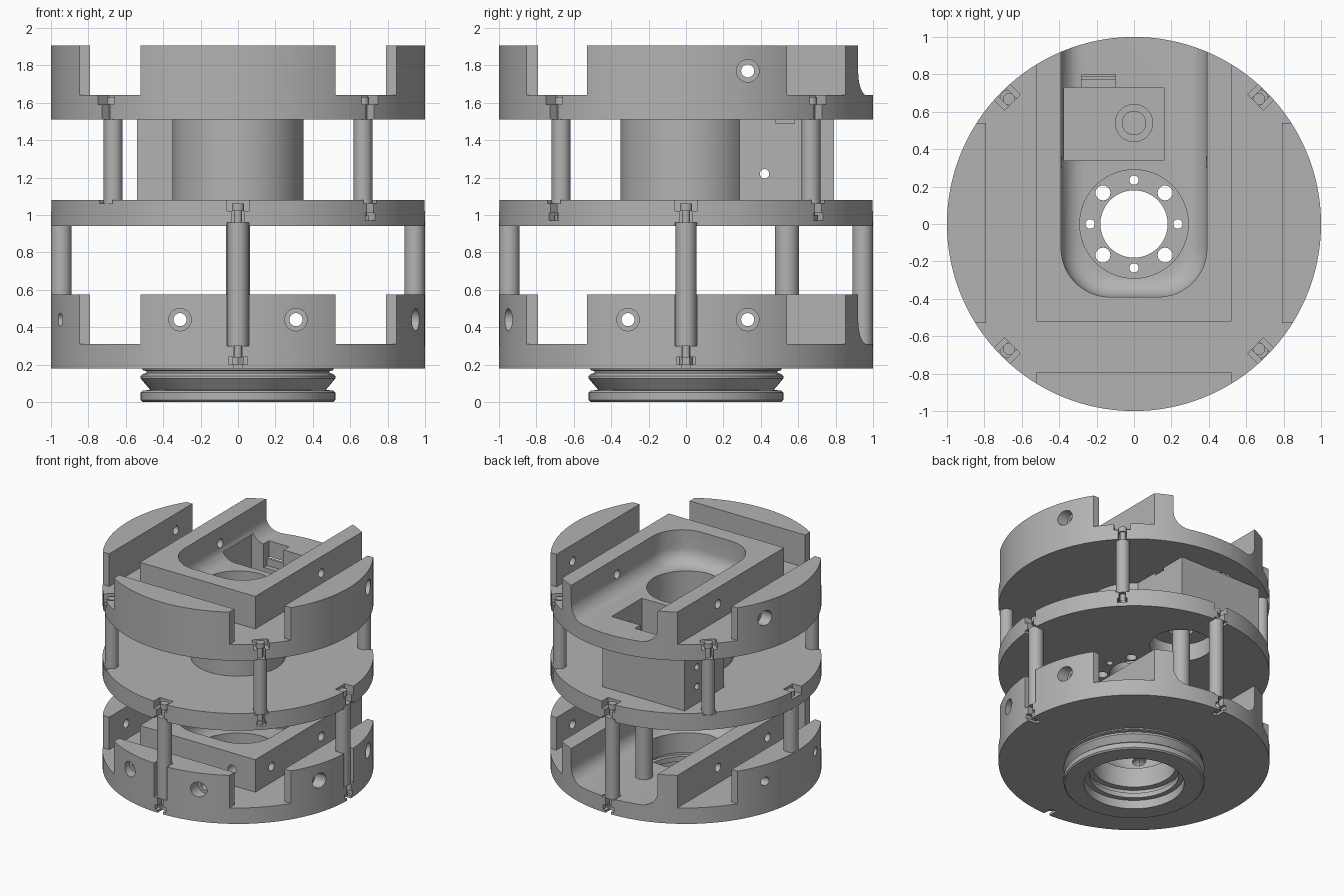
import bpy, bmesh
from math import pi, cos, sin, radians
from mathutils import Matrix, Vector

if "Cube" in bpy.data.objects:
    bpy.data.objects.remove(bpy.data.objects["Cube"])

metal = bpy.data.materials.new("grey_metal")
metal.use_nodes = True
grey = (0.45, 0.45, 0.45, 1)
metal.diffuse_color = grey
metal.node_tree.nodes["Principled BSDF"].inputs["Base Color"].default_value = grey
parts = []


def make(name, bm):
    bmesh.ops.recalc_face_normals(bm, faces=bm.faces)
    mesh = bpy.data.meshes.new(name)
    bm.to_mesh(mesh)
    bm.free()
    ob = bpy.data.objects.new(name, mesh)
    bpy.context.collection.objects.link(ob)
    return ob


def box(x0, x1, y0, y1, z0, z1, name="cutter", turn=0):
    bm = bmesh.new()
    bmesh.ops.create_cube(bm, size=1)
    size = Matrix.Diagonal((x1 - x0, y1 - y0, z1 - z0, 1))
    mid = Matrix.Translation(((x0 + x1) / 2, (y0 + y1) / 2, (z0 + z1) / 2))
    bm.transform(Matrix.Rotation(turn, 4, "Z") @ mid @ size)
    return make(name, bm)


def rod(start, end, r, name="cutter", sides=32):
    a, b = Vector(start), Vector(end)
    bm = bmesh.new()
    bmesh.ops.create_cone(bm, cap_ends=True, segments=sides, radius1=r, radius2=r, depth=(b - a).length)
    spin = (b - a).to_track_quat("Z", "Y").to_matrix().to_4x4()
    bm.transform(Matrix.Translation((a + b) / 2) @ spin)
    return make(name, bm)


def post(x, y, z0, z1, r, name="cutter", sides=32):
    return rod((x, y, z0), (x, y, z1), r, name, sides)


def lathe(name, profile, steps=96):
    # Closed profile of (radius, height) turned round the z axis
    bm = bmesh.new()
    rings = [[bm.verts.new((r * cos(2 * pi * i / steps), r * sin(2 * pi * i / steps), z))
              for r, z in profile] for i in range(steps)]
    n = len(profile)
    for i in range(steps):
        a, b = rings[i], rings[(i + 1) % steps]
        for j in range(n):
            k = (j + 1) % n
            bm.faces.new((a[j], b[j], b[k], a[k]))
    return make(name, bm)


def combine(ob, tools, operation="DIFFERENCE"):
    # Bake the booleans and throw the tools away
    for t in tools:
        m = ob.modifiers.new("bool", "BOOLEAN")
        m.operation, m.solver, m.object = operation, "EXACT", t
    bpy.context.view_layer.update()
    graph = bpy.context.evaluated_depsgraph_get()
    mesh = bpy.data.meshes.new_from_object(ob.evaluated_get(graph))
    ob.modifiers.clear()
    ob.data = mesh
    for t in tools:
        bpy.data.objects.remove(t)
    return ob


def finish(ob):
    ob.data.materials.clear()
    ob.data.materials.append(metal)
    parts.append(ob)


def notch(angle, z0, z1, half):
    return box(0.92, 1.1, -half, half, z0, z1, turn=radians(angle))


def cavity(floor):
    # U-shaped pocket open at the back, with a filleted floor
    ob = box(-0.39, 0.39, -0.39, 1.2, floor, floor + 0.6)
    bm = bmesh.new()
    bm.from_mesh(ob.data)
    corners = [e for e in bm.edges if all(v.co.y < 0 for v in e.verts)
               and abs(e.verts[0].co.z - e.verts[1].co.z) > 0.1]
    bmesh.ops.bevel(bm, geom=corners, offset=0.26, segments=12, profile=0.5, affect="EDGES")
    rim = [e for e in bm.edges if all(v.co.z < floor + 0.01 for v in e.verts)]
    bmesh.ops.bevel(bm, geom=rim, offset=0.12, segments=6, profile=0.5, affect="EDGES")
    bmesh.ops.recalc_face_normals(bm, faces=bm.faces)
    bm.to_mesh(ob.data)
    bm.free()
    return ob


def clamp_plate(name, z, extra):
    # Disc with a raised U block and three rim segments, drilled crosswise
    floor, top, hole = z + 0.13, z + 0.6, z + 0.26
    body = post(0, 0, z, z + 0.395, 1, name, 128)
    tools = [box(-0.55, 0.55, -0.79, -0.52, floor, top), cavity(floor)]
    for s in (-1, 1):
        for x1, y0, y1 in ((0.79, -1.2, 1.2), (1.2, 0.54, 1.2), (1.2, -1.2, -0.53)):
            a, b = sorted((s * 0.52, s * x1))
            tools.append(box(a, b, y0, y1, floor, top))
        x, y = s * 0.31, 0.01 + s * 0.32
        tools += [rod((x, -1.2, hole), (x, 1.2, hole), 0.035),
                  rod((x, -1.2, hole), (x, -0.87, hole), 0.06),
                  rod((-1.2, y, hole), (1.2, y, hole), 0.035)]
        tools += [rod((q * 1.2, y, hole), (q * 0.87, y, hole), 0.06) for q in (-1, 1)]
    finish(combine(body, tools + extra))


def bolt_holes(z0, z1):
    tools = [post(0, 0, z0, z1, 0.18, sides=64)]
    for i in range(8):
        a, odd = i * pi / 4, i % 2
        tools.append(post(0.235 * cos(a), 0.235 * sin(a), z0, z1, 0.04 if odd else 0.025, sides=24))
    return tools


axes, diagonals = (0, 90, 180, 270), (45, 135, 225, 315)

# Lower plate
extra = [post(0, 0, 0.1, 0.5, 0.31, sides=96), post(0, 0.54, 0.1, 0.5, 0.1)]
for a in axes:
    extra += [notch(a, 0.3, 0.7, 0.06), notch(a, 0.1, 0.32, 0.025), notch(a, 0.2, 0.24, 0.05)]
clamp_plate("lower_plate", 0.18, extra)

# Upper plate
extra = [post(0, 0, 1.4, 1.8, 0.29, sides=96), box(-0.39, 0.16, 0.34, 0.73, 1.4, 1.7),
         box(-0.28, -0.1, 0.7, 0.8, 1.4, 1.7)]
for a in diagonals:
    extra += [notch(a, 1.59, 1.7, 0.06), notch(a, 1.4, 1.6, 0.03)]
clamp_plate("upper_plate", 1.51, extra)

# Middle plate
tools = bolt_holes(0.8, 1.2) + [post(0, 0.54, 0.8, 1.2, 0.23, sides=64)]
for a in axes:
    tools += [notch(a, 1.02, 1.2, 0.06), notch(a, 0.9, 0.96, 0.06), notch(a, 0.95, 1.03, 0.035)]
for a in diagonals:
    tools += [notch(a, 1.06, 1.2, 0.05), notch(a, 0.98, 1.07, 0.025), notch(a, 0.97, 1.01, 0.035)]
finish(combine(post(0, 0, 0.94, 1.08, 1, "middle_plate", 128), tools))

# Housing between the middle and upper plates
housing = post(0, 0, 1.08, 1.51, 0.35, "housing", 96)
combine(housing, [box(-0.54, 0.2, 0.28, 0.79, 1.08, 1.51)], "UNION")
tools = bolt_holes(1, 1.3) + [
    post(0, 0, 1.13, 1.7, 0.29, sides=96), box(-0.39, 0.16, 0.34, 0.73, 1.15, 1.7),
    post(0, 0.54, 1, 1.3, 0.1), box(0.1, 0.3, 0.48, 0.58, 1.49, 1.6),
    box(-0.28, -0.1, 0.7, 0.77, 1.45, 1.6), rod((-0.7, 0.42, 1.22), (0.5, 0.42, 1.22), 0.025)]
for z in (1.22, 1.38):
    tools += [rod((-0.375, 0.1, z), (-0.375, 1, z), 0.025), rod((-0.04, 0.76, z), (-0.04, 0.9, z), 0.025),
              rod((-0.7, 0.63, z), (-0.5, 0.63, z), 0.025)]
finish(combine(housing, tools))

# Flanged mounting ring underneath, with a stepped bore
finish(lathe("mounting_ring", [
    (0.37, 0), (0.51, 0), (0.52, 0.01), (0.52, 0.05), (0.51, 0.06), (0.47, 0.065), (0.52, 0.125),
    (0.52, 0.14), (0.51, 0.15), (0.49, 0.155), (0.49, 0.165), (0.51, 0.17), (0.51, 0.18),
    (0.31, 0.18), (0.31, 0.15), (0.36, 0.15), (0.36, 0.11), (0.33, 0.11), (0.33, 0.07), (0.37, 0.07)]))

# Drive shaft
finish(post(0, 0.54, 0.18, 1.2, 0.065, "shaft"))


def standoff(prefix, angle, r, z0, z1, head):
    # Spacer tube with a thin screw, a nut below and a head above
    x, y = 0.945 * cos(radians(angle)), 0.945 * sin(radians(angle))
    finish(post(x, y, z0, z1, r, prefix + "_spacer"))
    finish(post(x, y, z0 - 0.1, head, 0.022, prefix + "_screw", 16))
    finish(post(x, y, z0 - 0.1, z0 - 0.06, 0.035, prefix + "_nut", 6))
    finish(post(x, y, head - 0.04, head, 0.032, prefix + "_screw_head", 24))


for a in axes:
    standoff("lower", a, 0.055, 0.3, 0.96, 1.06)
for a in diagonals:
    standoff("upper", a, 0.05, 1.06, 1.51, 1.63)

# Smooth the round walls and keep edges crisp
bpy.ops.object.select_all(action="DESELECT")
for ob in parts:
    ob.select_set(True)
bpy.context.view_layer.objects.active = parts[0]
bpy.ops.object.shade_smooth_by_angle(angle=radians(25))
